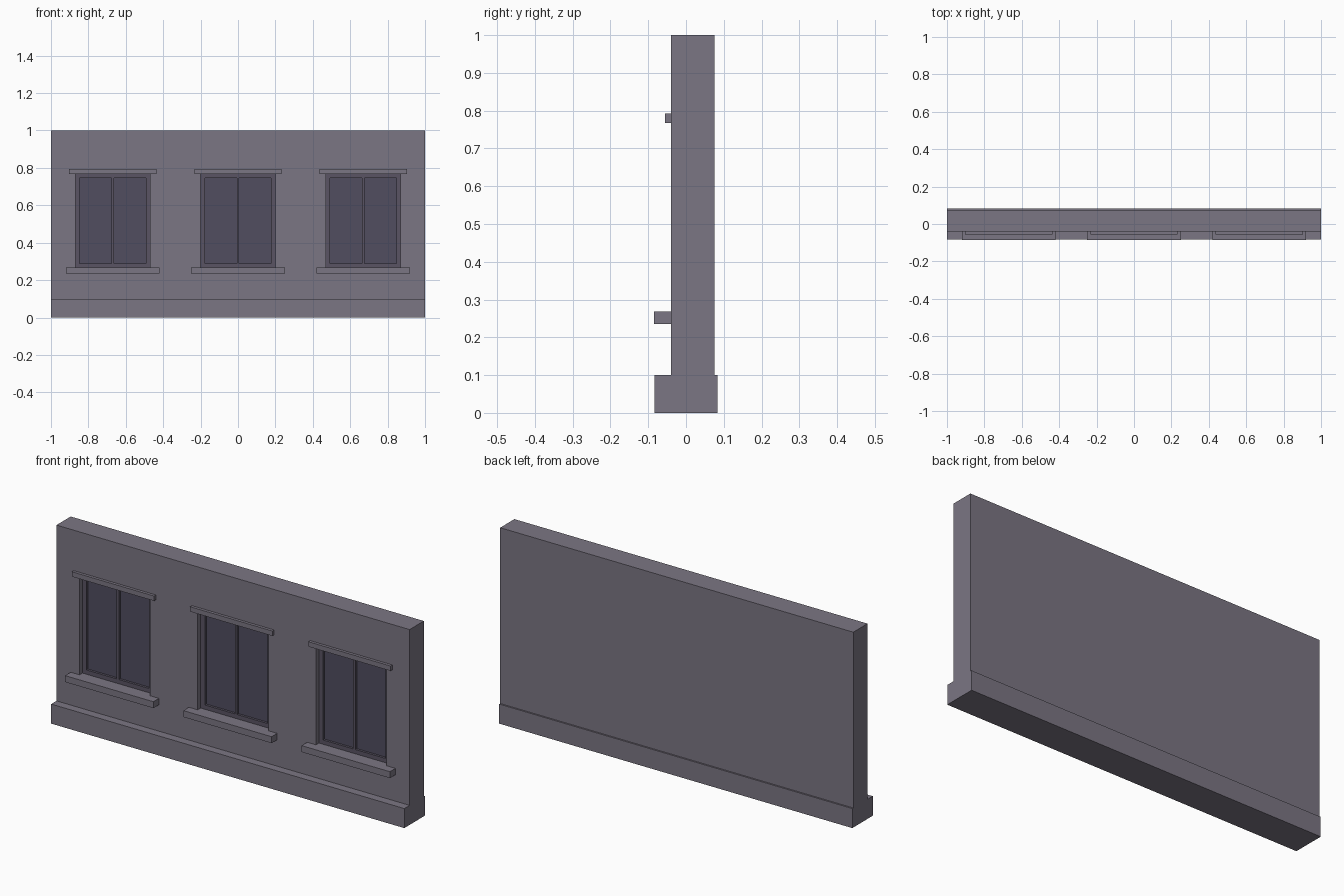
import bpy

if "Cube" in bpy.data.objects:
    bpy.data.objects.remove(bpy.data.objects["Cube"])


def material(name, rgb):
    m = bpy.data.materials.new(name)
    m.diffuse_color = (*rgb, 1.0)
    m.use_nodes = True
    m.node_tree.nodes["Principled BSDF"].inputs["Base Color"].default_value = m.diffuse_color
    return m


STONE = material("grey stone", (0.198, 0.181, 0.227))
FRAME = material("dark frame", (0.100, 0.088, 0.125))
GLASS = material("dark glass", (0.082, 0.074, 0.115))


def box(name, x, y, z, mat):
    """Box from (min, max) ranges on each axis."""
    bpy.ops.mesh.primitive_cube_add(size=1)
    ob = bpy.context.object
    ob.name = name
    for v in ob.data.vertices:
        v.co = [r[0] if c < 0 else r[1] for c, r in zip(v.co, (x, y, z))]
    ob.data.materials.append(mat)
    return ob


FRONT = -0.04      # wall face
FRAME_Y = -0.016   # frame face
GLASS_Y = -0.004   # pane face
BACK_Y = 0.02      # back of the recess
Z0, Z1 = 0.268, 0.77

# Wall and plinth
wall = box("wall", (-1, 1), (FRONT, 0.075), (0.1, 1.0), STONE)
box("plinth", (-1, 1), (-0.083, 0.083), (0, 0.1), STONE)

for i, cx in enumerate((-0.67, 0, 0.67), 1):
    # Recess in the wall
    cutter = box(f"window_cutter_{i}", (cx - 0.2, cx + 0.2), (-0.2, BACK_Y), (Z0, Z1), STONE)
    cutter.hide_render = True
    cutter.hide_viewport = True
    cut = wall.modifiers.new(f"window_{i}", 'BOOLEAN')
    cut.operation = 'DIFFERENCE'
    cut.solver = 'EXACT'
    cut.object = cutter

    # Frame: two jambs, mullion, top and bottom rails
    for name, a, b in (("left_jamb", -0.2, -0.177), ("mullion", -0.006, 0.006), ("right_jamb", 0.177, 0.2)):
        box(f"{name}_{i}", (cx + a, cx + b), (FRAME_Y, BACK_Y), (Z0, Z1), FRAME)
    for side, a, b in (("left", -0.177, -0.006), ("right", 0.006, 0.177)):
        box(f"{side}_bottom_rail_{i}", (cx + a, cx + b), (FRAME_Y, BACK_Y), (Z0, 0.29), FRAME)
        box(f"{side}_top_rail_{i}", (cx + a, cx + b), (FRAME_Y, BACK_Y), (0.747, Z1), FRAME)
        box(f"{side}_pane_{i}", (cx + a, cx + b), (GLASS_Y, BACK_Y), (0.29, 0.747), GLASS)

    # Sill and lintel
    box(f"sill_{i}", (cx - 0.25, cx + 0.25), (-0.085, FRONT), (0.235, Z0), STONE)
    box(f"lintel_{i}", (cx - 0.233, cx + 0.233), (-0.055, FRONT), (0.768, 0.793), STONE)
